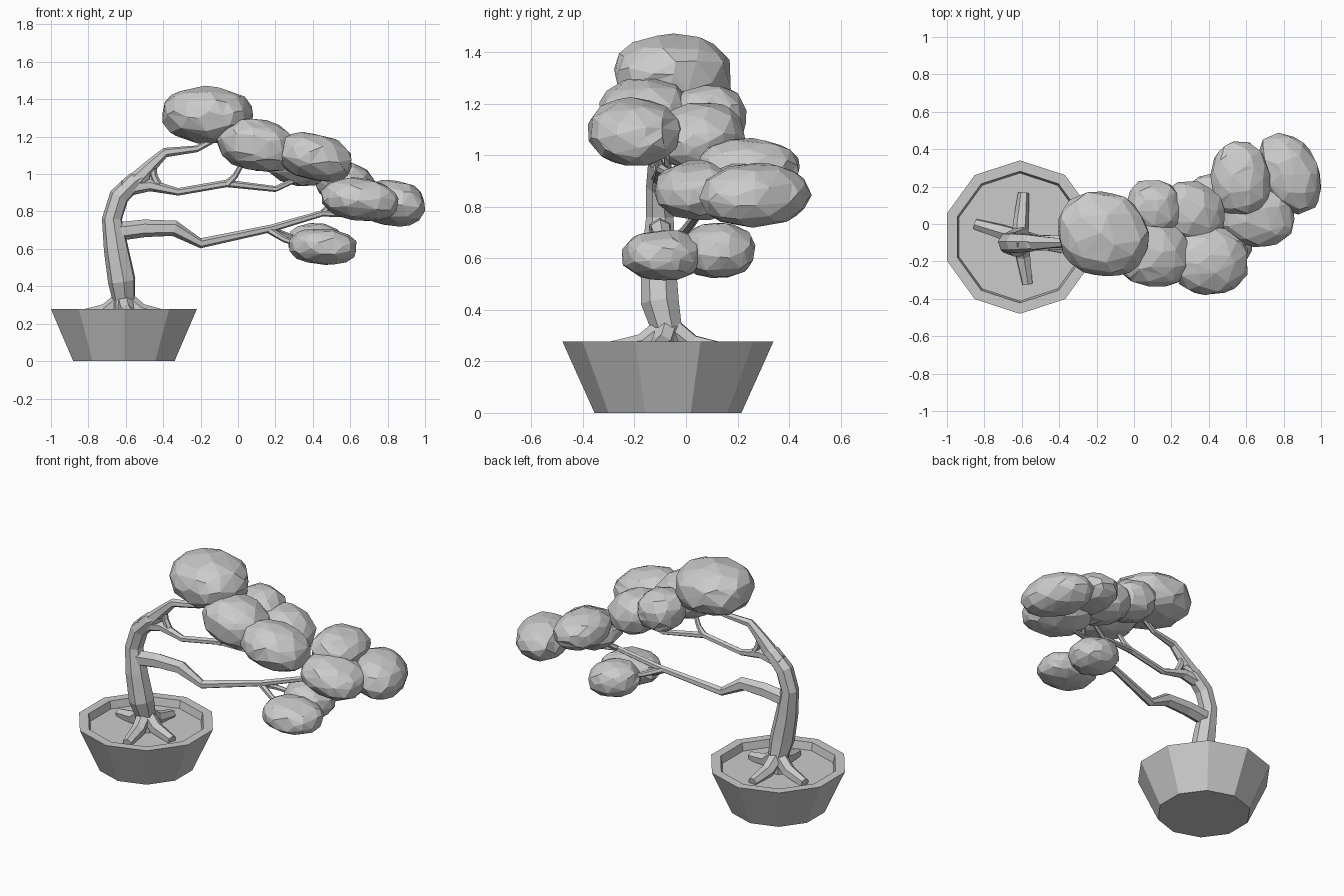
import bpy, bmesh, math, random
from mathutils import Vector, Euler

random.seed(4)
PX, PY = -0.61, -0.07      # pot centre


def add_mesh(name, bm):
    bmesh.ops.recalc_face_normals(bm, faces=bm.faces)
    me = bpy.data.meshes.new(name)
    bm.to_mesh(me)
    bm.free()
    ob = bpy.data.objects.new(name, me)
    bpy.context.collection.objects.link(ob)
    return ob


def skin_rings(name, bm, loops):
    """Bridge consecutive vertex rings and cap the ends."""
    n = len(loops[0])
    for lo, hi in zip(loops, loops[1:]):
        for i in range(n):
            j = (i + 1) % n
            bm.faces.new((lo[i], lo[j], hi[j], hi[i]))
    bm.faces.new(loops[0])
    bm.faces.new(loops[-1])
    return add_mesh(name, bm)


def lathe(name, profile, sides):
    """Closed solid around the pot axis from (radius, z) rings."""
    bm = bmesh.new()
    angles = [math.pi / 2 + math.tau * i / sides for i in range(sides)]
    loops = [[bm.verts.new((PX + r * math.cos(a), PY + r * math.sin(a), z)) for a in angles]
             for r, z in profile]
    return skin_rings(name, bm, loops)


def limb(name, pts, sides=6):
    """Tapered faceted tube through (x, y, z, radius) points."""
    bm = bmesh.new()
    pos = [Vector(p[:3]) for p in pts]
    loops, side = [], None
    for i, p in enumerate(pos):
        t = (pos[min(i + 1, len(pos) - 1)] - pos[max(i - 1, 0)]).normalized()
        if side is None:
            side = t.cross(Vector((0.1, 1, 0.05))).normalized()
        side = (side - t * side.dot(t)).normalized()
        up = t.cross(side)
        loops.append([bm.verts.new(p + pts[i][3] * (side * math.cos(a) + up * math.sin(a)))
                      for a in (math.tau * k / sides for k in range(sides))])
    return skin_rings(name, bm, loops)


def foliage(name, centre, radii, droop, swing):
    """Irregular faceted leaf clump; droop slopes it down and swing turns it along +x."""
    bm = bmesh.new()
    bmesh.ops.create_icosphere(bm, subdivisions=3, radius=1)
    rot = Euler([random.uniform(0, 6) for _ in range(3)]).to_matrix()
    for v in bm.verts:
        d = (rot @ v.co).normalized()
        d *= sum(abs(c) ** 2.2 for c in d) ** (-1 / 2.2)
        d *= random.uniform(0.95, 1.03)
        d.z = (d.z - droop * d.x) / math.hypot(1, droop)
        d.y = (d.y - swing * d.x) / math.hypot(1, swing)
        v.co = [c + r * k for c, r, k in zip(centre, radii, d)]
    ob = add_mesh(name, bm)
    dec = ob.modifiers.new("facets", 'DECIMATE')
    dec.ratio = 0.4


# Pot with a soil floor inside the rim
lathe("pot", [(0.285, 0), (0.41, 0.278), (0.352, 0.278), (0.342, 0.23)], 10)

# Trunk and surface roots
limb("trunk", [(-0.61, -0.075, 0.22, 0.06), (-0.61, -0.075, 0.33, 0.062),
               (-0.62, -0.1, 0.43, 0.076), (-0.65, -0.105, 0.6, 0.068),
               (-0.673, -0.1, 0.76, 0.055), (-0.635, -0.1, 0.88, 0.055),
               (-0.55, -0.1, 0.965, 0.048), (-0.48, -0.1, 1.0, 0.028)], 7)
for i, (x, y) in enumerate([(-0.85, 0.0), (-0.59, 0.165), (-0.57, -0.32), (-0.38, -0.13)]):
    mx, my = PX + (x - PX) * 0.4, PY + (y - PY) * 0.4
    limb(f"root_{i + 1}", [(PX, PY, 0.34, 0.045), (mx, my, 0.265, 0.042),
                           (x, y, 0.24, 0.03)])

# Branches
branches = {
    "upper_branch": [(-0.54, -0.1, 0.97, 0.045), (-0.46, -0.1, 1.05, 0.034),
                     (-0.39, -0.1, 1.115, 0.026), (-0.22, -0.08, 1.135, 0.018),
                     (-0.1, -0.06, 1.2, 0.016)],
    "middle_branch": [(-0.62, -0.1, 0.92, 0.045), (-0.47, -0.1, 0.94, 0.032),
                      (-0.32, -0.11, 0.905, 0.02), (-0.06, -0.1, 0.95, 0.02),
                      (0.2, -0.05, 0.92, 0.016), (0.35, 0.0, 0.99, 0.014)],
    "middle_link": [(-0.42, -0.1, 0.93, 0.022), (-0.45, -0.1, 0.99, 0.02),
                    (-0.46, -0.1, 1.06, 0.022)],
    "middle_twig": [(-0.06, -0.1, 0.945, 0.022), (-0.015, -0.11, 0.99, 0.015),
                    (0.03, -0.13, 1.07, 0.013)],
    "lower_branch": [(-0.66, -0.1, 0.69, 0.05), (-0.5, -0.1, 0.71, 0.047),
                     (-0.34, -0.1, 0.71, 0.042), (-0.2, -0.08, 0.63, 0.027),
                     (0.18, 0.0, 0.71, 0.02), (0.45, 0.06, 0.79, 0.017),
                     (0.68, 0.12, 0.78, 0.016), (0.78, 0.2, 0.82, 0.012)],
    "lower_twig_front": [(0.16, 0.0, 0.705, 0.02), (0.25, -0.02, 0.65, 0.016),
                         (0.37, -0.06, 0.61, 0.012)],
    "lower_twig_back": [(0.17, 0.0, 0.705, 0.02), (0.24, 0.05, 0.68, 0.016),
                        (0.36, 0.11, 0.64, 0.012)],
    "outer_twig": [(0.45, 0.06, 0.79, 0.016), (0.52, 0.15, 0.86, 0.014),
                   (0.56, 0.22, 0.93, 0.012)],
}
for name, pts in branches.items():
    limb(name, pts)

# Leaf clumps: centre, half sizes, droop, swing
clumps = [((-0.165, -0.05, 1.315), (0.245, 0.23, 0.152), 0.05, 0.1),
          ((0.10, -0.16, 1.155), (0.21, 0.18, 0.145), 0.2, 0.05),
          ((0.41, -0.20, 1.09), (0.205, 0.18, 0.13), 0.25, 0.0),
          ((0.11, 0.09, 1.145), (0.15, 0.15, 0.13), 0.1, 0.1),
          ((0.31, 0.06, 1.07), (0.175, 0.17, 0.135), 0.2, 0.1),
          ((0.57, 0.24, 0.955), (0.16, 0.2, 0.11), 0.1, 0.05),
          ((0.83, 0.27, 0.845), (0.17, 0.21, 0.125), 0.1, 0.3),
          ((0.65, 0.05, 0.865), (0.21, 0.175, 0.115), 0.15, 0.1),
          ((0.455, -0.09, 0.612), (0.185, 0.16, 0.097), 0.08, 0.0),
          ((0.425, 0.125, 0.63), (0.155, 0.145, 0.107), 0.1, 0.0)]
for i, clump in enumerate(clumps):
    foliage(f"leaf_clump_{i + 1}", *clump)
